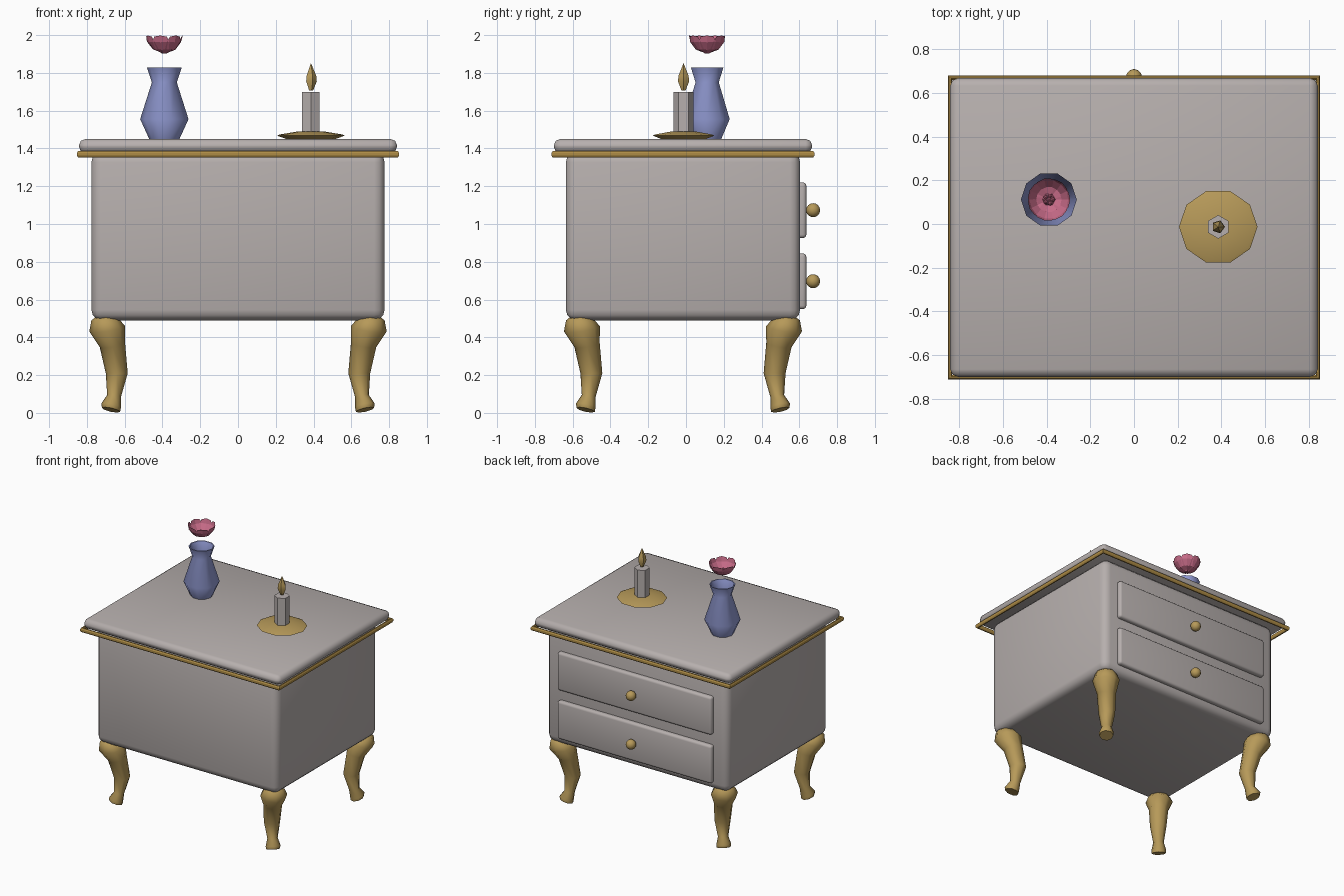
import bpy, bmesh, math
from mathutils import Vector

if "Cube" in bpy.data.objects:
    bpy.data.objects.remove(bpy.data.objects["Cube"])

CY = -0.016  # body centre in depth


def mat(name, rgb):
    m = bpy.data.materials.new(name)
    m.diffuse_color = (*rgb, 1)
    m.use_nodes = True
    m.node_tree.nodes["Principled BSDF"].inputs["Base Color"].default_value = m.diffuse_color
    return m


STONE = mat("warm grey", (0.47, 0.43, 0.42))
GOLD = mat("gold", (0.47, 0.32, 0.10))
TRIM = mat("dark gold", (0.42, 0.26, 0.06))
BLUE = mat("vase blue", (0.29, 0.33, 0.66))
PINK = mat("flower pink", (0.58, 0.15, 0.25))


def finish(bm, name, material, angle=40):
    bmesh.ops.recalc_face_normals(bm, faces=bm.faces)
    me = bpy.data.meshes.new(name)
    bm.to_mesh(me)
    bm.free()
    me.materials.append(material)
    ob = bpy.data.objects.new(name, me)
    bpy.context.collection.objects.link(ob)
    if angle:
        bpy.ops.object.select_all(action='DESELECT')
        ob.select_set(True)
        bpy.context.view_layer.objects.active = ob
        bpy.ops.object.shade_smooth_by_angle(angle=math.radians(angle))
    return ob


def rounded_box(name, lo, hi, bevel, segments, material):
    bm = bmesh.new()
    bmesh.ops.create_cube(bm, size=1)
    lo, hi = Vector(lo), Vector(hi)
    for v in bm.verts:
        v.co = (lo + hi) / 2 + v.co * (hi - lo)
    bmesh.ops.bevel(bm, geom=bm.edges[:], offset=bevel, segments=segments,
                    profile=0.5, affect='EDGES')
    return finish(bm, name, material, 60)


def loft(name, rings, material, closed=False, angle=40):
    bm = bmesh.new()
    vs = [[bm.verts.new(p) for p in r] for r in rings]
    n = len(vs[0])
    pairs = list(zip(vs, vs[1:])) + ([(vs[-1], vs[0])] if closed else [])
    for a, b in pairs:
        for i in range(n):
            j = (i + 1) % n
            bm.faces.new((a[i], a[j], b[j], b[i]))
    if not closed:
        bm.faces.new(vs[0])
        bm.faces.new(vs[-1])
    return finish(bm, name, material, angle)


def lathe(name, x, y, profile, sides, material, start=0.0, sy=1.0, angle=40):
    turns = [start + 2 * math.pi * i / sides for i in range(sides)]
    rings = [[(x + r * math.cos(t), y + sy * r * math.sin(t), z) for t in turns]
             for r, z in profile]
    return loft(name, rings, material, angle=angle)


# Cabinet body and table top
rounded_box("cabinet_body", (-0.776, CY - 0.62, 0.49), (0.776, CY + 0.62, 1.382), 0.055, 3, STONE)
rounded_box("table_top", (-0.842, CY - 0.684, 1.375), (0.842, CY + 0.684, 1.45), 0.034, 2, STONE)

# Gold moulding: a small octagonal bar around the top
rings = []
for k in range(8):
    a = math.pi * (k + 0.5) / 4
    o, z = 0.011 * math.cos(a) - 0.010, 1.369 + 0.0175 * math.sin(a)
    rings.append([(sx * (0.853 + o), CY + sy * (0.696 + o), z)
                  for sx, sy in ((-1, -1), (1, -1), (1, 1), (-1, 1))])
loft("top_moulding", rings, TRIM, closed=True, angle=30)

# Cabriole legs: (distance out, height, radius, tilt)
LEG = [(0.70, 0.512, 0.048, 0), (0.70, 0.49, 0.076, 0), (0.692, 0.445, 0.096, -0.2),
       (0.665, 0.36, 0.068, -0.25), (0.642, 0.21, 0.058, 0), (0.656, 0.09, 0.037, 0.2),
       (0.672, 0.038, 0.053, 0.3), (0.672, 0.016, 0.049, 0.3)]
for sx, side in ((-1, "left"), (1, "right")):
    for sy, end in ((-1, "front"), (1, "back")):
        u = Vector((sx, sy, 0)).normalized()
        w = Vector((-u.y, u.x, 0))
        rings = []
        for d, z, r, t in LEG:
            c = Vector((sx * d, CY + sy * (d - 0.157), z))
            ut = u * math.cos(t) + Vector((0, 0, math.sin(t)))
            rings.append([c + r * (math.cos(a) * ut + math.sin(a) * w)
                          for a in (math.pi * i / 4 for i in range(8))])
        loft(f"{end}_{side}_leg", rings, GOLD, angle=50)

# Drawers with round knobs on the +y side
for label, z in (("lower", 0.697), ("upper", 1.073)):
    rounded_box(f"{label}_drawer", (-0.66, 0.58, z - 0.147), (0.66, 0.637, z + 0.147), 0.018, 3, STONE)
    bm = bmesh.new()
    bmesh.ops.create_uvsphere(bm, u_segments=12, v_segments=8, radius=0.037)
    bmesh.ops.translate(bm, verts=bm.verts, vec=(0, 0.673, z))
    finish(bm, f"{label}_knob", GOLD, 60)

# Vase, hollow at the top
VX, VY = -0.39, 0.112
lathe("vase", VX, VY, [(0.08, 1.45), (0.128, 1.555), (0.066, 1.75), (0.092, 1.828),
                       (0.084, 1.828), (0.058, 1.75), (0.10, 1.56)], 10, BLUE, sy=0.98, angle=45)

# Flower: cupped petals around a cluster of small beads
bm = bmesh.new()
ROWS = [(0.012, 1.908, 0.010), (0.058, 1.925, 0.036), (0.088, 1.965, 0.046), (0.098, 1.992, 0.034)]
for k in range(7):
    t = 2 * math.pi * k / 7
    u, w = Vector((math.cos(t), math.sin(t), 0)), Vector((-math.sin(t), math.cos(t), 0))
    prev = None
    for r, z, h in ROWS:
        c = Vector((VX, VY, z))
        row = [bm.verts.new(c + u * (r - (0.008 if s else 0)) + w * h * s
                            + Vector((0, 0, 0 if s else 0.006 if z > 1.98 else -0.003)))
               for s in (-1, 0, 1)]
        if prev:
            for i in (0, 1):
                bm.faces.new((prev[i], prev[i + 1], row[i + 1], row[i]))
        prev = row
finish(bm, "flower_petals", PINK, 0)
lathe("flower_base", VX, VY, [(0.012, 1.902), (0.03, 1.914), (0.022, 1.928)], 6, PINK, angle=0)
bm = bmesh.new()
for k in range(6):
    t, r = 2 * math.pi * k / 5, (0.018 if k < 5 else 0)
    s = bmesh.ops.create_icosphere(bm, subdivisions=1, radius=0.011)
    bmesh.ops.translate(bm, verts=s["verts"],
                        vec=(VX + r * math.cos(t), VY + r * math.sin(t), 1.937))
finish(bm, "flower_centre", PINK, 0)

# Candle on a dish
KX, KY = 0.386, -0.013
lathe("candle_dish", KX, KY, [(0.13, 1.45), (0.18, 1.468), (0.165, 1.474), (0.07, 1.49)],
      10, GOLD, sy=0.955)
lathe("candle", KX, KY, [(0.054, 1.48), (0.054, 1.70)], 6, STONE, start=math.pi / 2)
lathe("candle_flame", KX, KY, [(0.012, 1.708), (0.031, 1.755), (0.028, 1.785), (0.001, 1.85)],
      5, GOLD, angle=30)
